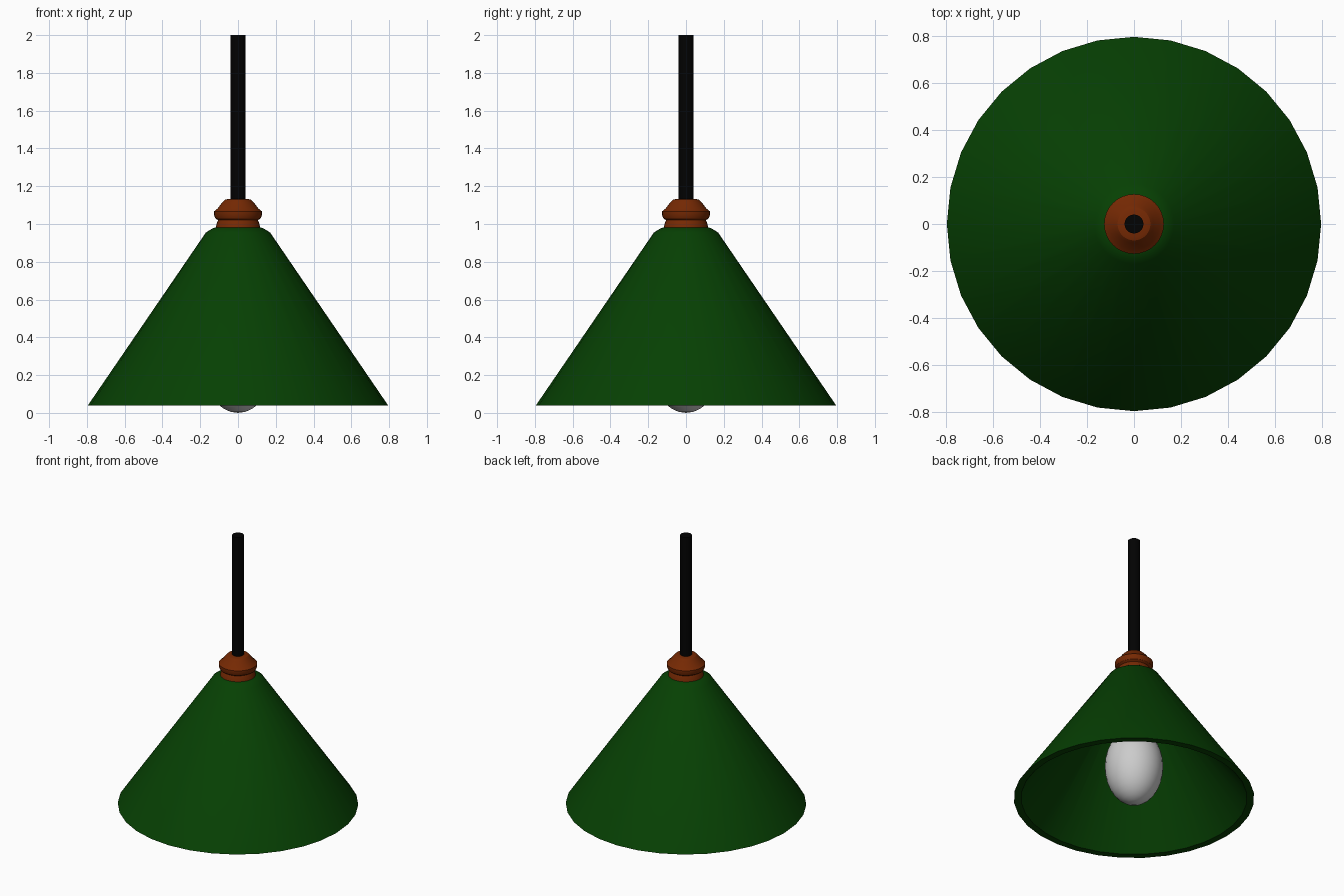
import bpy, bmesh
from math import cos, sin, pi, radians

if "Cube" in bpy.data.objects:
    bpy.data.objects.remove(bpy.data.objects["Cube"])


def material(name, rgb):
    m = bpy.data.materials.new(name)
    m.diffuse_color = (*rgb, 1)
    m.use_nodes = True
    m.node_tree.nodes["Principled BSDF"].inputs["Base Color"].default_value = m.diffuse_color
    return m


def lathe(name, profile, sides=32, mat=None):
    """Spin (radius, z) points around z; radius 0 ends become poles."""
    bm = bmesh.new()
    rings = []
    for r, z in profile:
        if r == 0:
            rings.append([bm.verts.new((0, 0, z))] * sides)
        else:
            rings.append([bm.verts.new((r * cos(2 * pi * i / sides),
                                        r * sin(2 * pi * i / sides), z))
                          for i in range(sides)])
    for a, b in zip(rings, rings[1:]):
        for i in range(sides):
            j = (i + 1) % sides
            bm.faces.new(dict.fromkeys((a[i], a[j], b[j], b[i])))
    bmesh.ops.recalc_face_normals(bm, faces=bm.faces)
    me = bpy.data.meshes.new(name)
    bm.to_mesh(me)
    bm.free()
    ob = bpy.data.objects.new(name, me)
    bpy.context.collection.objects.link(ob)
    if mat:
        me.materials.append(mat)
    bpy.ops.object.select_all(action='DESELECT')
    ob.select_set(True)
    bpy.context.view_layer.objects.active = ob
    bpy.ops.object.shade_smooth_by_angle(angle=radians(30))
    return ob


green = material("shade_green", (0.002, 0.052, 0.001))
copper = material("collar_copper", (0.18, 0.022, 0.001))
black = material("cord_black", (0.0005, 0.0005, 0.0005))

# conical shade: outer skin, flat rim, inner skin
lathe("shade", [(0, 0.985), (0.11, 0.985), (0.135, 0.977), (0.17, 0.955),
                (0.796, 0.038), (0.748, 0.038), (0.08, 0.92),
                (0, 0.92)], mat=green)

# turned collar with a groove below the wide ring
lathe("collar", [(0, 0.98), (0.118, 0.98), (0.112, 1.005), (0.105, 1.02),
                 (0.12, 1.03), (0.127, 1.047), (0.127, 1.067),
                 (0.108, 1.082), (0.082, 1.116), (0.07, 1.128),
                 (0.055, 1.132), (0, 1.132)], mat=copper)

# cord hangs from the ceiling into the collar
lathe("cord", [(0, 1.0), (0.04, 1.0), (0.04, 2.0), (0, 2.0)], mat=black)

# egg-shaped bulb
n = 16
lathe("bulb", [(0, 0.0)] +
      [(0.193 * sin(pi * k / n), 0.275 - 0.275 * cos(pi * k / n))
       for k in range(1, n)] + [(0, 0.55)])

# thin stem holding the bulb
lathe("bulb_stem", [(0, 0.53), (0.04, 0.53), (0.04, 0.93), (0, 0.93)],
      mat=black)
